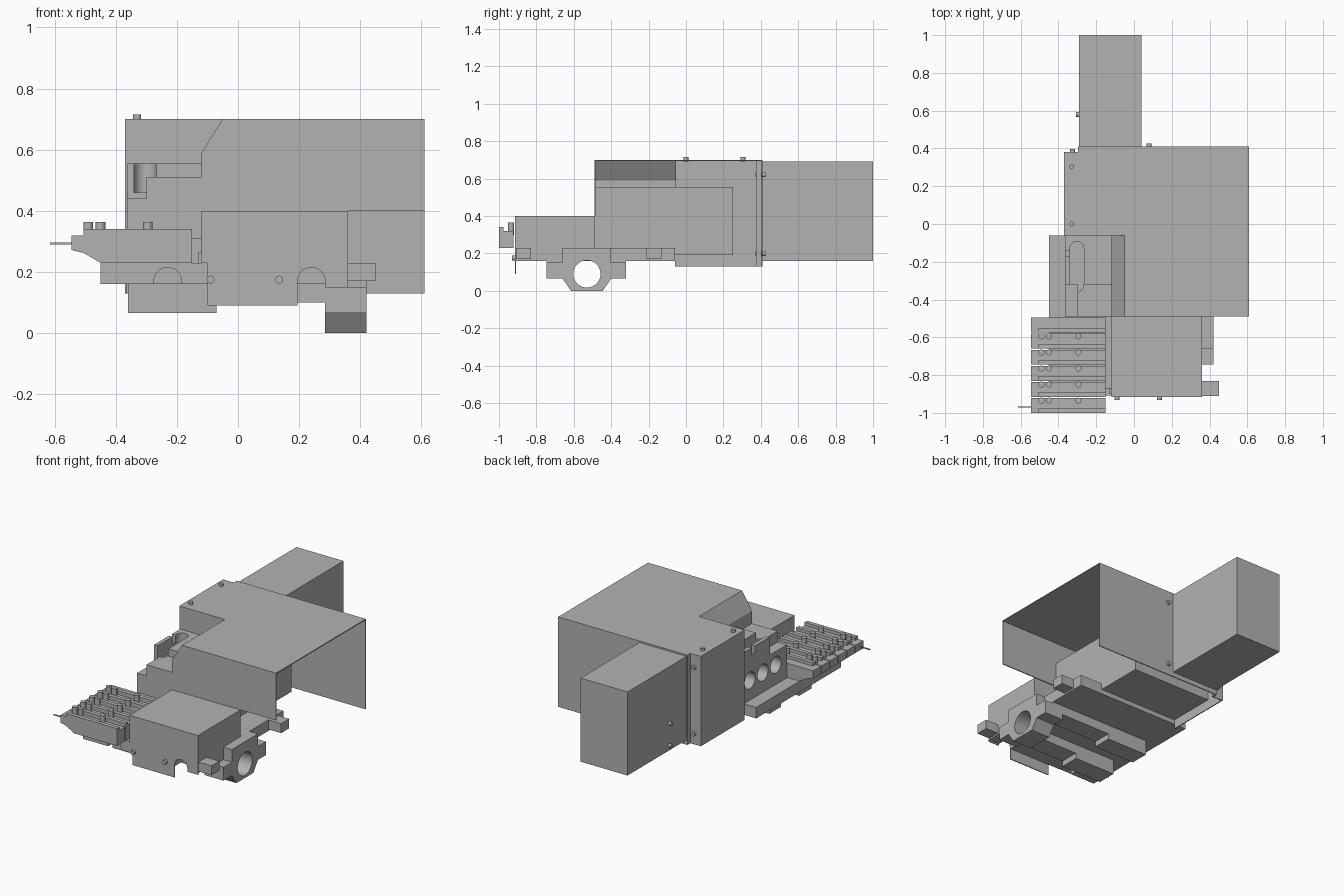
import bpy, bmesh, math
from mathutils import Vector

cube = bpy.data.objects.get("Cube")
if cube:
    bpy.data.objects.remove(cube, do_unlink=True)

grey = bpy.data.materials.new("machine_grey")
grey.use_nodes = True
grey.diffuse_color = (.45, .45, .45, 1)
grey.node_tree.nodes["Principled BSDF"].inputs["Base Color"].default_value = grey.diffuse_color

# Shared planes of the machine
sheet = .006
hood_right, hood_left, hood_front, hood_back = -.37, .61, -.49, .41
hood_bottom, hood_top, hood_step = .13, .7, .4
notch_left, notch_back, body_top = -.12, -.06, .555
cover_left, cover_front = .36, -.915
base_right, base_low, base_high = -.45, .16, .23
tower_right, tower_left = -.29, .04
ring_y, ring_z, ring_radius = -.53, .09, .073


def prism(name, outline, axis, span):
    """Extrude a flat outline along an axis; the outline uses the other two axes."""
    start, end = span

    def place(point, depth):
        coords = list(point)
        coords.insert("xyz".index(axis), depth)
        return Vector(coords)

    bm = bmesh.new()
    face = bm.faces.new([bm.verts.new(place(point, start)) for point in outline])
    extruded = bmesh.ops.extrude_face_region(bm, geom=[face])["geom"]
    moved = [item for item in extruded if isinstance(item, bmesh.types.BMVert)]
    bmesh.ops.translate(bm, verts=moved, vec=place((0, 0), end - start))
    bmesh.ops.recalc_face_normals(bm, faces=bm.faces)
    mesh = bpy.data.meshes.new(name)
    bm.to_mesh(mesh)
    bm.free()
    mesh.materials.append(grey)
    part = bpy.data.objects.new(name, mesh)
    bpy.context.collection.objects.link(part)
    return part


def rectangle(across, along):
    (left, right), (low, high) = across, along
    return [(left, low), (right, low), (right, high), (left, high)]


def box(name, x, y, z):
    return prism(name, rectangle(x, y), "z", z)


def arc(centre, radius, start=0, sweep=math.pi, steps=14):
    angles = [start + sweep * i / steps for i in range(steps + 1)]
    return [(centre[0] + radius * math.cos(a), centre[1] + radius * math.sin(a)) for a in angles]


def rod(name, centre, radius, axis, span, sides=20):
    part = prism(name, arc(centre, radius, sweep=math.tau, steps=sides)[:-1], axis, span)
    bpy.ops.object.select_all(action="DESELECT")
    part.select_set(True)
    bpy.context.view_layer.objects.active = part
    bpy.ops.object.shade_smooth_by_angle()
    return part


def screw(name, centre, axis, surface, height, radius=.013):
    rod(name, centre, radius, axis, (surface - height / 2, surface + height))


def cut(target, cutter):
    cutter.hide_render = True
    cutter.hide_viewport = True
    modifier = target.modifiers.new("cut", "BOOLEAN")
    modifier.operation = "DIFFERENCE"
    modifier.solver = "EXACT"
    modifier.object = cutter


# Sheet-metal hood, open underneath and on the left, with a notch at the front right
chamfer_low = (notch_left, .59)
chamfer_high = (-.05, hood_top)
inset = notch_left + sheet
corner_back = hood_back - .03
prism("hood_roof", [(hood_right, notch_back), (chamfer_high[0], notch_back),
                    (chamfer_high[0], hood_front), (hood_left, hood_front),
                    (hood_left, hood_back), (tower_right, hood_back),
                    (tower_right, corner_back), (hood_right, corner_back)],
      "z", (hood_top - sheet, hood_top))
prism("hood_front", [(notch_left, hood_step), (hood_left, hood_step), (hood_left, hood_top),
                     chamfer_high, chamfer_low], "y", (hood_front, hood_front + sheet))
prism("hood_chamfer", [(notch_left, body_top), (inset, body_top), (inset, chamfer_low[1]),
                       (chamfer_high[0] + sheet, hood_top), chamfer_high, chamfer_low],
      "y", (hood_front, notch_back))
prism("hood_notch_wall", [(hood_right, body_top), (notch_left, body_top), chamfer_low,
                          chamfer_high, (hood_right, hood_top)],
      "y", (notch_back, notch_back + sheet))
hood_height = (hood_bottom, hood_top)
box("hood_side", (hood_right, hood_right + sheet), (notch_back, corner_back), hood_height)
box("hood_back", (tower_right, hood_left), (hood_back - sheet, hood_back), hood_height)
box("hood_flange", (hood_right, tower_right), (corner_back - sheet, corner_back), hood_height)
box("hood_return", (tower_right - sheet, tower_right), (corner_back, hood_back), hood_height)

# Rear tower
box("rear_tower", (tower_right, tower_left), (hood_back, 1), (base_low, .69))

# Main body with stepped top, long slot, side notch and three round ports
body_right = hood_right + sheet
outside = -.5
body = box("main_body", (body_right, .2), (hood_front, .25), (base_high, body_top))
box("body_foot", (body_right, .2), (notch_back, .25), (.19, base_high))
step_depth = (hood_front - sheet, -.32)
cut(body, box("step_cutter", (outside, notch_left), step_depth, (.51, hood_top)))
cut(body, box("corner_cutter", (outside, -.3), step_depth, (.44, hood_top)))
slot_x, slot_radius = -.303, .037
slot = (arc((slot_x, notch_back - .07), slot_radius)
        + arc((slot_x, step_depth[1]), slot_radius, start=math.pi))
cut(body, prism("slot_cutter", slot, "z", (.46, hood_top)))
cut(body, box("notch_cutter", (outside, slot_x), (-.17, -.14), (.505, hood_top)))
for i in range(3):
    port = (notch_left - i * .13, .355)
    cut(body, rod("port_cutter", port, .053, "x", (outside, -.27), sides=28))

# Front cover and its face plate, arched around the left slot
arch_radius = .045
arch_base = base_low + .01
arch_x = .24
box("front_cover", (notch_left, cover_left), (cover_front + sheet, hood_front),
    (base_high, hood_step))
plate_right, plate_low, plate_shoulder = -.1, .09, .15
prism("front_plate", [(plate_right, plate_low), (arch_x - arch_radius, plate_low)]
      + arc((arch_x, arch_base), arch_radius, start=math.pi, sweep=-math.pi)
      + [(arch_x + arch_radius, plate_shoulder), (cover_left, plate_shoulder),
         (cover_left, hood_step), (notch_left, hood_step),
         (notch_left, base_high), (plate_right, base_high)],
      "y", (cover_front, cover_front + sheet))
box("cover_joint", (-.15, notch_left), (-.87, hood_front), (base_high, .31))

# Base plate with arched front slots
base = box("base_plate", (base_right, cover_left), (cover_front + sheet, notch_back),
           (base_low, base_high))
for x in (-.23, arch_x):
    arch = arc((x, arch_base), arch_radius) + [(x - arch_radius, 0), (x + arch_radius, 0)]
    cut(base, prism("arch_cutter", arch, "y", (-1, -.82)))

# Rails on both sides of the ring passage, and locating tabs
rail_low = .065
rail_front, rail_back = -.745, -.32
for rail in ((rail_front, -.62), (-.44, rail_back)):
    box("under_rail", (-.36, -.07), rail, (rail_low, arch_base))
    box("cross_rail", (-.07, cover_left), rail, (.1, arch_base))
for name, y in (("front_tab", -.87), ("rear_tab", -.17)):
    box(name, (cover_left, -base_right), (y - .04, y + .04), (arch_base, base_high))
box("middle_tab", (cover_left, .42), (-.645, hood_front), (arch_base, base_high))

# Clamp ring: a tapered foot with a bored hole, and flanges on both sides
foot, hub = .085, .13
clamp = prism("clamp_ring", [(ring_y - foot, 0), (ring_y + foot, 0), (ring_y + hub, rail_low),
                             (ring_y + hub, base_high), (ring_y - hub, base_high),
                             (ring_y - hub, rail_low)], "x", (.285, .42))
cut(clamp, rod("ring_cutter", (ring_y, ring_z), ring_radius, "x", (0, 1), sides=40))
for flange in ((rail_front, ring_y - hub), (ring_y + hub, rail_back)):
    box("clamp_flange", (.285, .42), flange, (rail_low, plate_shoulder))

# Terminal strip: low bars with a sloped nose, each beside a taller rib
bar_right, bar_left, bar_top, rib_top = -.545, -.15, .32, .34
nose = [(-.505, .262), (base_right, base_high), (bar_left, base_high)]
bar = [(bar_right, bar_top), (bar_right, .272)] + nose + [(bar_left, bar_top)]
rib = [(nose[0][0], rib_top)] + nose + [(bar_left, rib_top)]
pitch = .085
for i in range(6):
    y = i * pitch - 1
    prism("terminal_bar", bar, "y", (y, y + pitch - sheet))
    prism("terminal_rib", rib, "y", (y, y + pitch * .3))
for i in range(5):
    for x in (-.49, base_right, -.295):
        screw("terminal_screw", (x, i * pitch - .935), "z", bar_top, .044, radius=.016)
box("contact_pin", (-.615, bar_right), (-.972, -.966), (.29, .296))
box("terminal_hanger", (-.13, plate_right), (-.9, -.87), (base_low, .265))

# Small cover screws
head = .016
for y in (0, .305):
    screw("roof_screw", (-.33, y), "z", hood_top, head)
for z in (.2, .62):
    screw("flange_screw", (-.325, z), "y", corner_back, head)
    screw("back_screw", (.08, z), "y", hood_back, head)
for z in (.19, .33):
    screw("tower_screw", (.58, z), "x", tower_right, -head)
for x in (-.09, .135):
    screw("plate_screw", (x, .175), "y", cover_front, -head)
